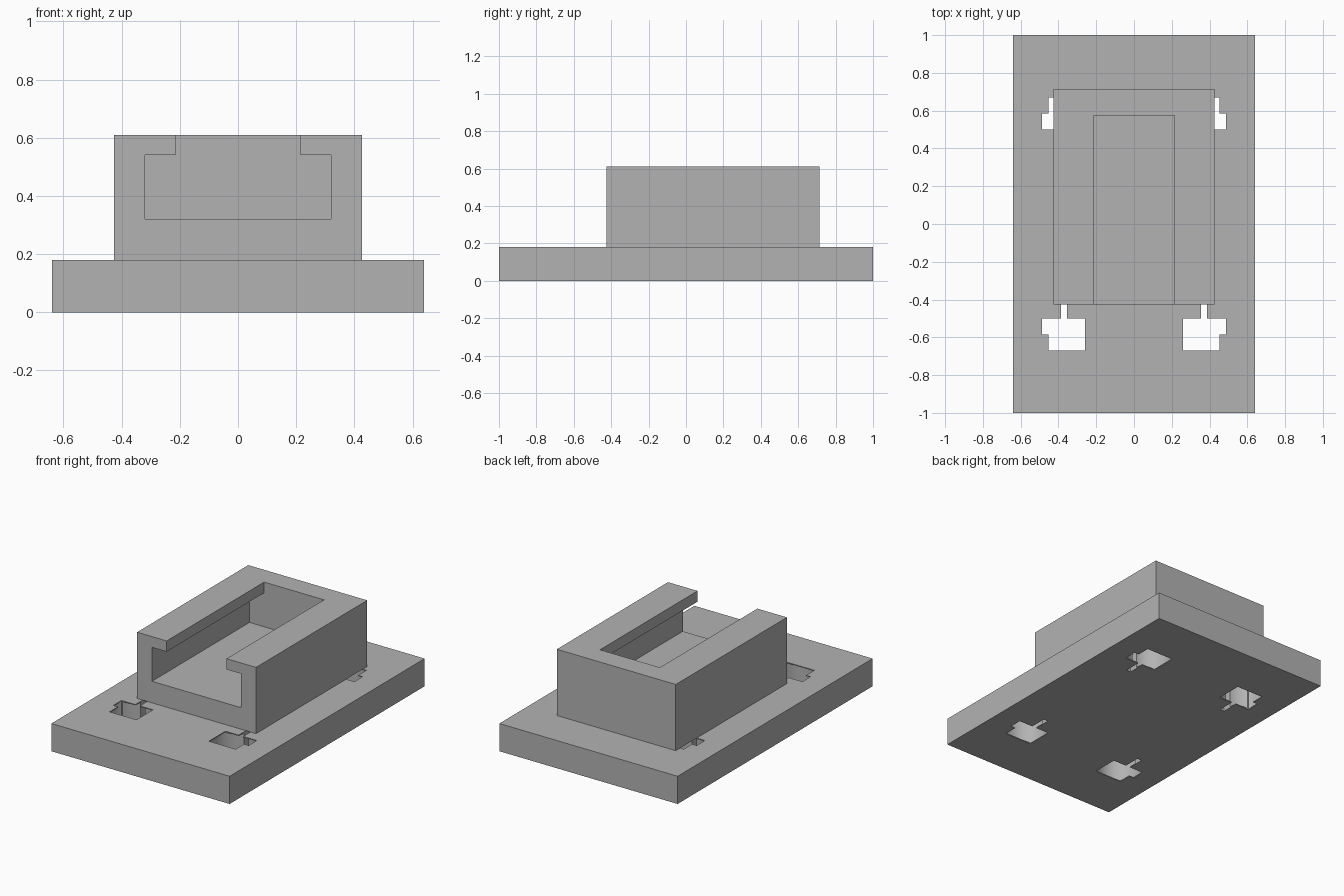
import bpy
import bmesh
from mathutils import Vector

if "Cube" in bpy.data.objects:
    bpy.data.objects.remove(bpy.data.objects["Cube"], do_unlink=True)

grey = bpy.data.materials.new("plain_grey")
grey.use_nodes = True
grey.diffuse_color = (0.45, 0.45, 0.45, 1)
grey.node_tree.nodes["Principled BSDF"].inputs["Base Color"].default_value = (0.45, 0.45, 0.45, 1)


def prism(name, outline, axis, low, high):
    """Extrude a flat outline along the y or z axis."""
    place = (lambda a, b: (a, low, b)) if axis == "y" else (lambda a, b: (a, b, low))
    shift = Vector((0, high - low, 0)) if axis == "y" else Vector((0, 0, high - low))
    bm = bmesh.new()
    face = bm.faces.new([bm.verts.new(place(a, b)) for a, b in outline])
    new = bmesh.ops.extrude_face_region(bm, geom=[face])["geom"]
    bmesh.ops.translate(bm, vec=shift, verts=[v for v in new if isinstance(v, bmesh.types.BMVert)])
    bmesh.ops.recalc_face_normals(bm, faces=bm.faces)
    mesh = bpy.data.meshes.new(name)
    bm.to_mesh(mesh)
    bm.free()
    mesh.materials.append(grey)
    obj = bpy.data.objects.new(name, mesh)
    bpy.context.collection.objects.link(obj)
    return obj


def rectangle(x, y0, y1):
    return [(-x, y0), (x, y0), (x, y1), (-x, y1)]


def carve(obj, cutter):
    """Subtract the cutter, then discard it."""
    cutter.hide_render = True
    mod = obj.modifiers.new("carve", "BOOLEAN")
    mod.operation = "DIFFERENCE"
    mod.solver = "EXACT"
    mod.object = cutter
    bpy.context.view_layer.objects.active = obj
    bpy.ops.object.modifier_apply(modifier=mod.name)
    bpy.data.objects.remove(cutter, do_unlink=True)


# Base plate
base_plate = prism("base_plate", rectangle(0.64, -1, 1), "z", 0, 0.18)

# Four stepped keyholes, each opening into a round pocket inside the plate
keyhole = [(0.26, 0.5), (0.26, 0.67), (0.453, 0.67), (0.453, 0.585), (0.486, 0.585),
           (0.486, 0.5), (0.387, 0.5), (0.387, 0.39), (0.355, 0.39), (0.355, 0.5)]
for sx in (-1, 1):
    for sy in (-1, 1):
        bpy.ops.mesh.primitive_cylinder_add(vertices=32, radius=0.14, depth=0.168,
                                            location=(sx * 0.37, sy * 0.585, 0.09))
        carve(base_plate, bpy.context.object)
        outline = [(sx * x, sy * y) for x, y in keyhole]
        carve(base_plate, prism("keyhole_cutter", outline, "z", -0.1, 0.3))

# Holder block with a T-shaped channel open at the front and top
holder_block = prism("holder_block", rectangle(0.427, -0.425, 0.715), "z", 0.18, 0.61)
half = [(0.32, 0.32), (0.32, 0.54), (0.215, 0.54), (0.215, 0.7)]
channel = half + [(-x, z) for x, z in reversed(half)]
carve(holder_block, prism("channel_cutter", channel, "y", -0.6, 0.575))

# Smooth the round pockets while keeping hard edges
bpy.ops.object.select_all(action="DESELECT")
base_plate.select_set(True)
bpy.context.view_layer.objects.active = base_plate
bpy.ops.object.shade_smooth_by_angle()
